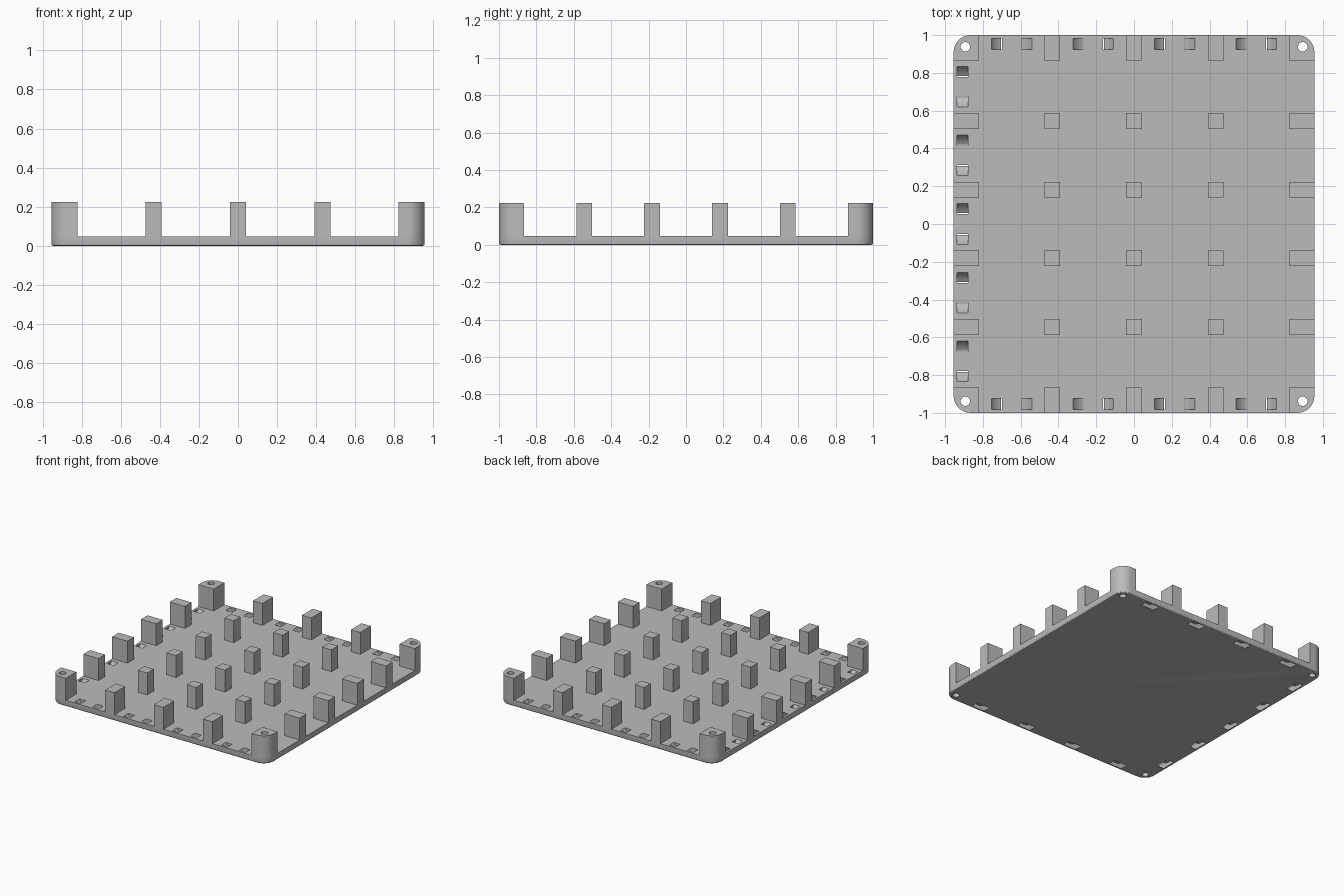
import bpy, bmesh
from math import cos, sin, pi
from mathutils import Matrix, Vector

if "Cube" in bpy.data.objects:
    bpy.data.objects.remove(bpy.data.objects["Cube"])

HX, HY = 0.955, 1.0             # half sizes of the plate
BASE, TOP = 0.048, 0.223        # plate top and post top
R = 0.09                        # plate corner radius
POST, EDGE = 0.083, 0.134       # post width and edge post depth
STEP_X, STEP_Y = 0.432, 0.3635  # grid spacing

grey = bpy.data.materials.new("light grey")
grey.use_nodes = True
COLOR = (0.5, 0.5, 0.5, 1)
grey.diffuse_color = COLOR
grey.node_tree.nodes["Principled BSDF"].inputs["Base Color"].default_value = COLOR


def arc(cx, cy, r, a0, a1, n):
    return [(cx + r * cos(a0 + (a1 - a0) * i / n), cy + r * sin(a0 + (a1 - a0) * i / n))
            for i in range(n + 1)]


def prism(name, profile, z0, z1, bevel=0, matrix=None):
    """Extrude a flat outline from z0 to z1, optionally rounding the bottom rim."""
    bm = bmesh.new()
    face = bm.faces.new([bm.verts.new((x, y, z0)) for x, y in profile])
    out = bmesh.ops.extrude_face_region(bm, geom=[face])
    bmesh.ops.translate(bm, vec=(0, 0, z1 - z0),
                        verts=[v for v in out["geom"] if isinstance(v, bmesh.types.BMVert)])
    bmesh.ops.recalc_face_normals(bm, faces=bm.faces)
    if bevel:
        rim = [e for e in bm.edges if all(abs(v.co.z - z0) < 1e-6 for v in e.verts)]
        bmesh.ops.bevel(bm, geom=rim, offset=bevel, segments=3, profile=0.5, affect='EDGES')
    if matrix:
        bm.transform(matrix)
        bmesh.ops.recalc_face_normals(bm, faces=bm.faces)
    mesh = bpy.data.meshes.new(name)
    bm.to_mesh(mesh)
    bm.free()
    mesh.materials.append(grey)
    obj = bpy.data.objects.new(name, mesh)
    bpy.context.collection.objects.link(obj)
    return obj


def box(name, x0, x1, y0, y1):
    return prism(name, [(x0, y0), (x1, y0), (x1, y1), (x0, y1)], BASE, TOP)


def cut(target, cutters):
    """Subtract the cutters from the target, then remove them."""
    bpy.context.view_layer.objects.active = target
    for c in cutters:
        c.hide_render = True
        mod = target.modifiers.new("cut", 'BOOLEAN')
        mod.operation, mod.solver, mod.object = 'DIFFERENCE', 'EXACT', c
        bpy.ops.object.modifier_apply(modifier=mod.name)
        bpy.data.objects.remove(c)


def smooth(obj):
    bpy.ops.object.select_all(action='DESELECT')
    obj.select_set(True)
    bpy.context.view_layer.objects.active = obj
    bpy.ops.object.shade_smooth_by_angle(angle=0.5)


def screw_hole(x, y):
    return prism("hole_cutter", arc(x, y, 0.025, 0, 2 * pi * 23 / 24, 23), -0.1, 0.4)


def lacing_tunnel(x, y, along_y):
    """Curved channel that dips through the plate and comes back up."""
    profile = arc(0, 0, 0.124, pi, 2 * pi, 32) + arc(0, 0, 0.081, 2 * pi, pi, 32)
    m = Matrix.Translation((x, y, 0.11))
    if along_y:
        m = m @ Matrix.Rotation(pi / 2, 4, 'Z')
    return prism("tunnel_cutter", profile, -0.029, 0.029,
                 matrix=m @ Matrix.Rotation(pi / 2, 4, 'X'))


# Base plate with rounded corners
outline = []
for i, (sx, sy) in enumerate([(1, 1), (-1, 1), (-1, -1), (1, -1)]):
    outline += arc(sx * (HX - R), sy * (HY - R), R, i * pi / 2, (i + 1) * pi / 2, 10)
plate = prism("base_plate", outline, 0, BASE, bevel=0.009)

# Screw holes and lacing tunnels along all four edges
HOLE_X, HOLE_Y = 0.893, 0.938
cutters = [screw_hole(sx * HOLE_X, sy * HOLE_Y) for sx in (-1, 1) for sy in (-1, 1)]
for s in (-1, 1):
    cutters += [lacing_tunnel((i - 1.5) * STEP_X, s * 0.954, False) for i in range(4)]
    cutters += [lacing_tunnel(s * 0.908, (j - 2) * STEP_Y, True) for j in range(5)]
cut(plate, cutters)
smooth(plate)

# Rounded corner posts with screw holes
for sx, side in ((1, "left"), (-1, "right")):
    for sy, end in ((1, "back"), (-1, "front")):
        quarter = arc(HX - R, HY - R, R, 0, pi / 2, 10)
        quarter += [(HX - EDGE, HY), (HX - EDGE, HY - EDGE), (HX, HY - EDGE)]
        post = prism(f"corner_post_{end}_{side}",
                     [(sx * x, sy * y) for x, y in quarter], BASE, TOP)
        cut(post, [screw_hole(sx * HOLE_X, sy * HOLE_Y)])
        smooth(post)

# Inner posts, and deeper posts along the edges
h = POST / 2
xs = [(i - 1) * STEP_X for i in range(3)]
ys = [(j - 1.5) * STEP_Y for j in range(4)]
for x in xs:
    for y in ys:
        box("inner_post", x - h, x + h, y - h, y + h)
    box("front_edge_post", x - h, x + h, -HY, -HY + EDGE)
    box("back_edge_post", x - h, x + h, HY - EDGE, HY)
for y in ys:
    box("left_edge_post", HX - EDGE, HX, y - h, y + h)
    box("right_edge_post", -HX, -HX + EDGE, y - h, y + h)
